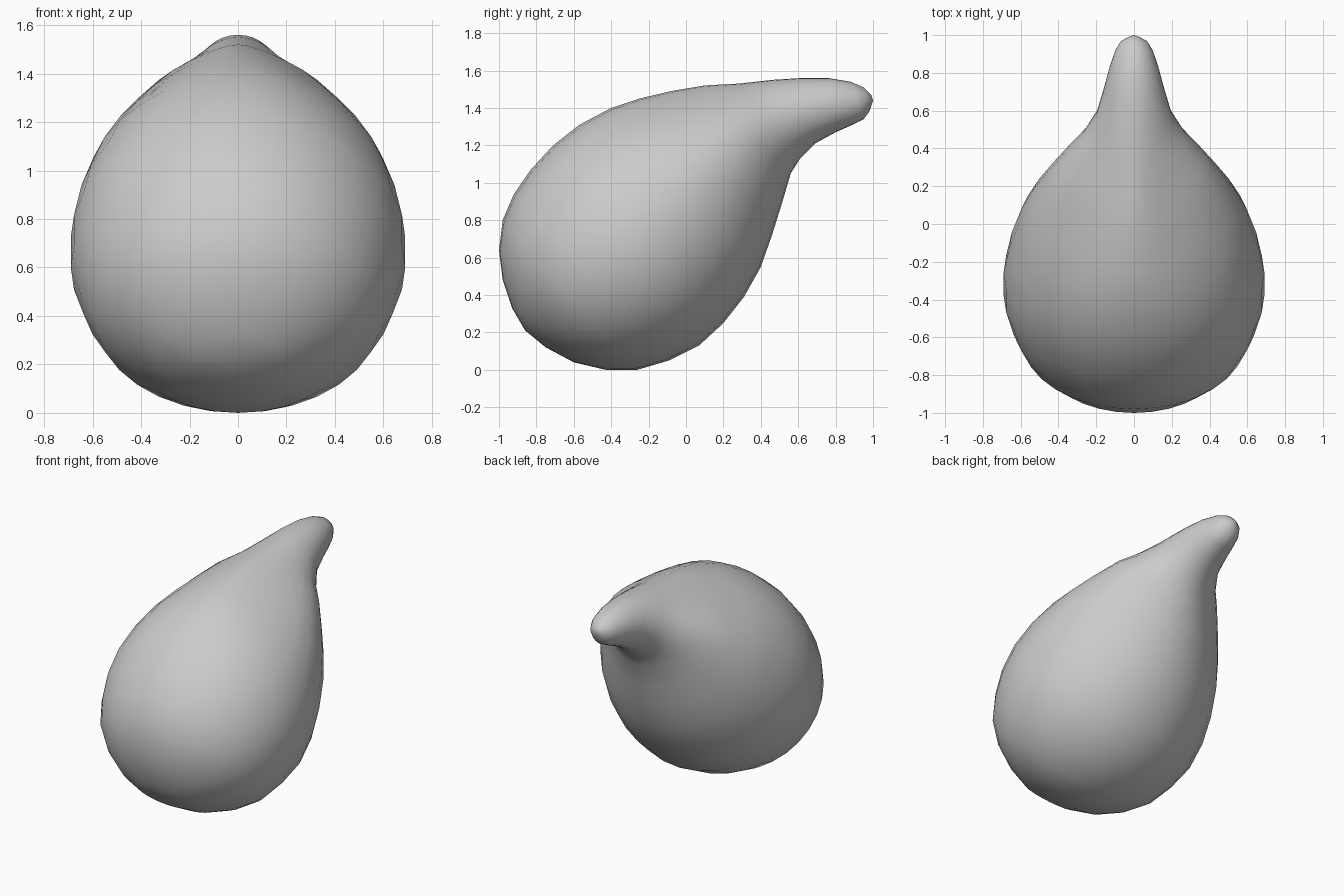
import bpy
import bmesh
from math import cos, sin, tau
from mathutils import Vector

SIDES = 32

# Remove the default object
default = bpy.data.objects.get("Cube")
if default:
    bpy.data.objects.remove(default, do_unlink=True)


def make_material(name, colour):
    material = bpy.data.materials.new(name)
    material.use_nodes = True
    material.diffuse_color = colour
    material.node_tree.nodes["Principled BSDF"].inputs["Base Color"].default_value = colour
    return material


def add_ring(bm, upper_y, upper_z, lower_y, lower_z, half_width, pinch=0):
    """Tilted section between two outline points, pinched into a ridge on top."""
    upper = Vector((0, upper_y, upper_z))
    lower = Vector((0, lower_y, lower_z))
    centre = (upper + lower) / 2
    up = (upper - lower) / 2
    ring = []
    for i in range(SIDES):
        c, s = cos(tau * i / SIDES), sin(tau * i / SIDES)
        strength = pinch if c > 0 else pinch / 3
        side = Vector((half_width * s * (1 - strength * c * c), 0, 0))
        ring.append(bm.verts.new(centre + up * c + side))
    return ring


def bridge(bm, first, second):
    for i in range(SIDES):
        j = (i + 1) % SIDES
        bm.faces.new((first[i], first[j], second[j], second[i]))


def cap(bm, ring, point):
    pole = bm.verts.new(point)
    for i in range(SIDES):
        bm.faces.new((ring[i], ring[(i + 1) % SIDES], pole))


# Sections from the round belly to the bent tip:
# upper y, upper z, lower y, lower z, half width, pinch
sections = [
    (-.93, .33, -.75, .12, .19),
    (-.98, .48, -.6, .04, .34),
    (-1, .64, -.43, 0, .48),
    (-.98, .8, -.26, 0, .59),
    (-.92, .94, -.09, .05, .65),
    (-.83, 1.07, .07, .13, .69),
    (-.71, 1.2, .2, .25, .69),
    (-.57, 1.31, .31, .39, .66, .05),
    (-.4, 1.4, .4, .55, .61, .15),
    (-.25, 1.45, .46, .72, .55, .3),
    (-.08, 1.49, .51, .88, .47, .4),
    (.1, 1.52, .56, 1.05, .38, .5),
    (.28, 1.53, .61, 1.13, .28, .3),
    (.46, 1.55, .69, 1.21, .2, .1),
    (.62, 1.56, .8, 1.27, .16),
    (.76, 1.56, .89, 1.31, .13),
    (.88, 1.54, .95, 1.34, .1),
    (.95, 1.51, .98, 1.38, .07),
    (.99, 1.47, .99, 1.41, .03),
]

# Teardrop body with a bent, tapering tip
bm = bmesh.new()
rings = [add_ring(bm, *section) for section in sections]
for first, second in zip(rings, rings[1:]):
    bridge(bm, first, second)
cap(bm, rings[0], (0, -.86, .21))
cap(bm, rings[-1], (0, 1, 1.44))
bmesh.ops.recalc_face_normals(bm, faces=bm.faces)

mesh = bpy.data.meshes.new("teardrop_body")
bm.to_mesh(mesh)
bm.free()
mesh.materials.append(make_material("light grey", (.6, .6, .6, 1)))
body = bpy.data.objects.new("teardrop_body", mesh)
bpy.context.collection.objects.link(body)

# Smooth shading over the whole body
for polygon in mesh.polygons:
    polygon.use_smooth = True
